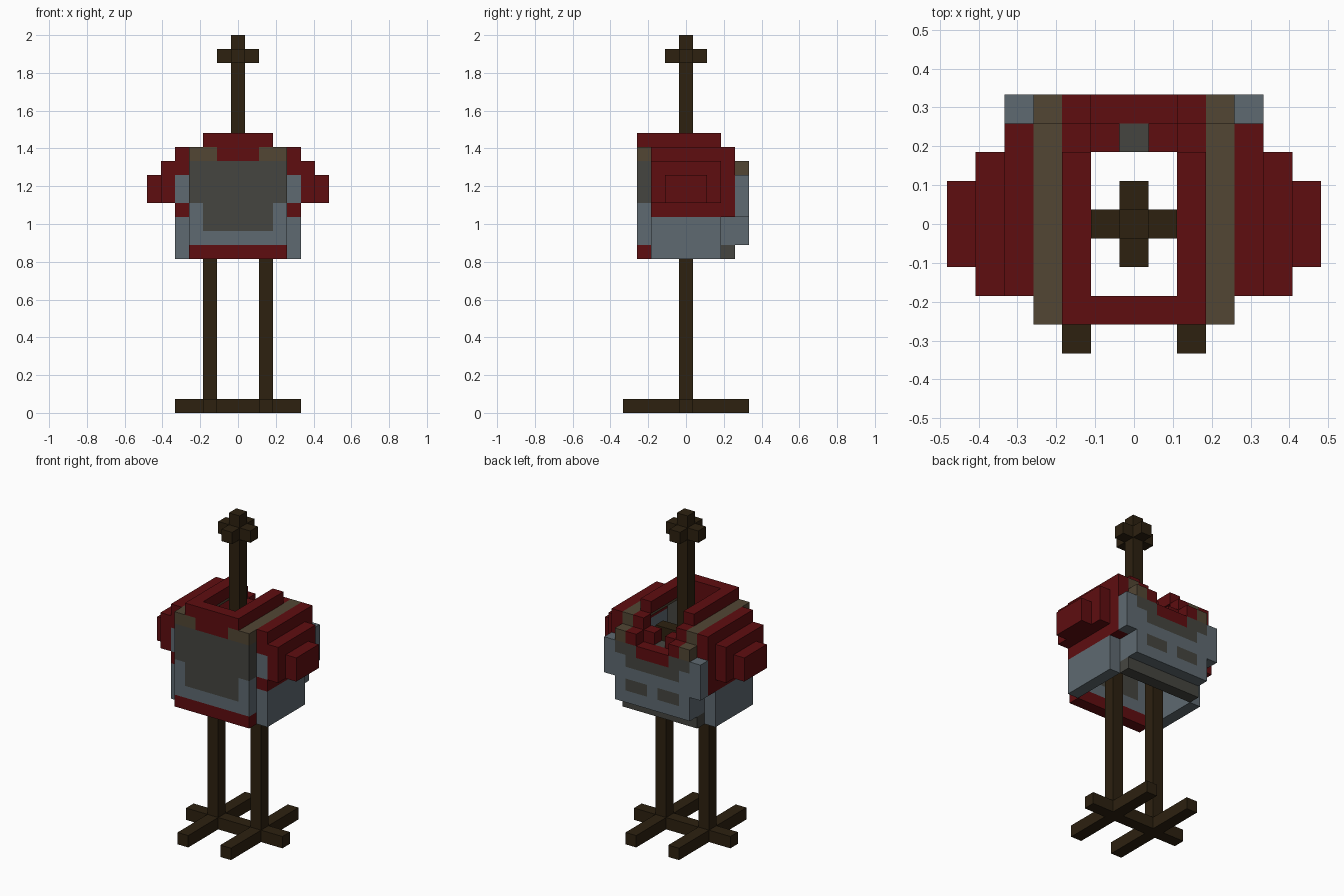
import bpy, bmesh
from mathutils import Vector

if "Cube" in bpy.data.objects:
    bpy.data.objects.remove(bpy.data.objects["Cube"])

U = 2 / 27  # one block

COLOURS = {
    "dark_red": (0.114, 0.004, 0.005),
    "slate_blue": (0.114, 0.144, 0.165),
    "olive_grey": (0.060, 0.060, 0.051),
    "brown": (0.084, 0.061, 0.034),
    "dark_wood": (0.026, 0.015, 0.005),
}
NAMES = list(COLOURS)
RED, BLUE, OLIVE, BROWN, WOOD = range(5)
MATS = []
for name, c in COLOURS.items():
    m = bpy.data.materials.new(name)
    m.diffuse_color = (*c, 1)
    m.use_nodes = True
    m.node_tree.nodes["Principled BSDF"].inputs["Base Color"].default_value = m.diffuse_color
    MATS.append(m)


def fill(cells, xs, ys, zs, colour, mirror=True):
    """Fill an inclusive block range, mirrored in x."""
    for x in range(xs[0], xs[1] + 1):
        for y in range(ys[0], ys[1] + 1):
            for z in range(zs[0], zs[1] + 1):
                cells[x, y, z] = colour
                if mirror:
                    cells[-x, y, z] = colour


def build(name, cells):
    """Make the outer skin of the blocks, merged into large flat faces."""
    bm = bmesh.new()
    dirs = [Vector(d) for d in ((1, 0, 0), (-1, 0, 0), (0, 1, 0),
                                (0, -1, 0), (0, 0, 1), (0, 0, -1))]
    for (x, y, z), colour in cells.items():
        mid = Vector((x, y, z + 0.5))
        for d in dirs:
            if (x + int(d.x), y + int(d.y), z + int(d.z)) in cells:
                continue
            a = Vector((d.y, d.z, d.x))
            b = d.cross(a)
            pts = [mid + (d + a * i + b * j) / 2
                   for i, j in ((-1, -1), (1, -1), (1, 1), (-1, 1))]
            face = bm.faces.new([bm.verts.new(p * U) for p in pts])
            face.material_index = colour
    bmesh.ops.remove_doubles(bm, verts=bm.verts, dist=0.001)
    bmesh.ops.dissolve_limit(bm, angle_limit=0.01, verts=bm.verts,
                             edges=bm.edges, delimit={'MATERIAL'})
    me = bpy.data.meshes.new(name)
    bm.to_mesh(me)
    bm.free()
    for m in MATS:
        me.materials.append(m)
    bpy.context.collection.objects.link(bpy.data.objects.new(name, me))


# Wooden stand: crossed feet, two legs, shoulder bar, neck and cross head
stand = {}
fill(stand, (0, 4), (0, 0), (0, 0), WOOD)
fill(stand, (2, 2), (-4, 4), (0, 0), WOOD)
fill(stand, (2, 2), (0, 0), (1, 16), WOOD)
fill(stand, (0, 2), (0, 0), (16, 16), WOOD)
fill(stand, (0, 0), (0, 0), (16, 26), WOOD)
fill(stand, (0, 1), (0, 0), (25, 25), WOOD)
fill(stand, (0, 0), (-1, 1), (25, 25), WOOD)
build("stand", stand)

armour = {}
# Front plate
fill(armour, (0, 3), (-3, -3), (11, 11), RED)
fill(armour, (0, 3), (-3, -3), (12, 14), BLUE)
fill(armour, (0, 2), (-3, -3), (13, 14), OLIVE)
fill(armour, (0, 3), (-3, -3), (15, 17), OLIVE)
fill(armour, (0, 1), (-3, -3), (18, 18), RED)
fill(armour, (2, 3), (-3, -3), (18, 18), BROWN)
# Side walls
fill(armour, (4, 4), (-2, 2), (11, 13), BLUE)
fill(armour, (4, 4), (-2, 3), (14, 18), RED)
fill(armour, (4, 4), (-2, 2), (15, 16), BLUE)
# Shoulder straps and collar
fill(armour, (3, 3), (-2, 3), (18, 18), BROWN)
fill(armour, (2, 2), (-3, 2), (19, 19), RED)
fill(armour, (0, 1), (-3, -3), (19, 19), RED)
# Inner back wall
fill(armour, (0, 3), (3, 3), (11, 11), OLIVE)
fill(armour, (0, 3), (3, 3), (12, 13), BLUE)
fill(armour, (0, 3), (3, 3), (14, 16), OLIVE)
fill(armour, (1, 3), (3, 3), (17, 17), RED)
fill(armour, (2, 2), (3, 3), (18, 18), RED)
# Outer back plate with ribs
fill(armour, (0, 3), (4, 4), (12, 16), BLUE)
fill(armour, (4, 4), (4, 4), (14, 16), BLUE)
fill(armour, (2, 3), (4, 4), (16, 16), OLIVE)
fill(armour, (0, 2), (4, 4), (15, 15), OLIVE)
fill(armour, (1, 2), (4, 4), (13, 13), OLIVE)
fill(armour, (0, 1), (4, 4), (16, 16), RED)
fill(armour, (2, 2), (4, 4), (17, 17), RED)
fill(armour, (3, 3), (4, 4), (17, 17), BROWN)
# Stepped shoulder guards
fill(armour, (5, 5), (-2, 2), (15, 17), RED)
fill(armour, (6, 6), (-1, 1), (15, 16), RED)
build("chest_armour", armour)
